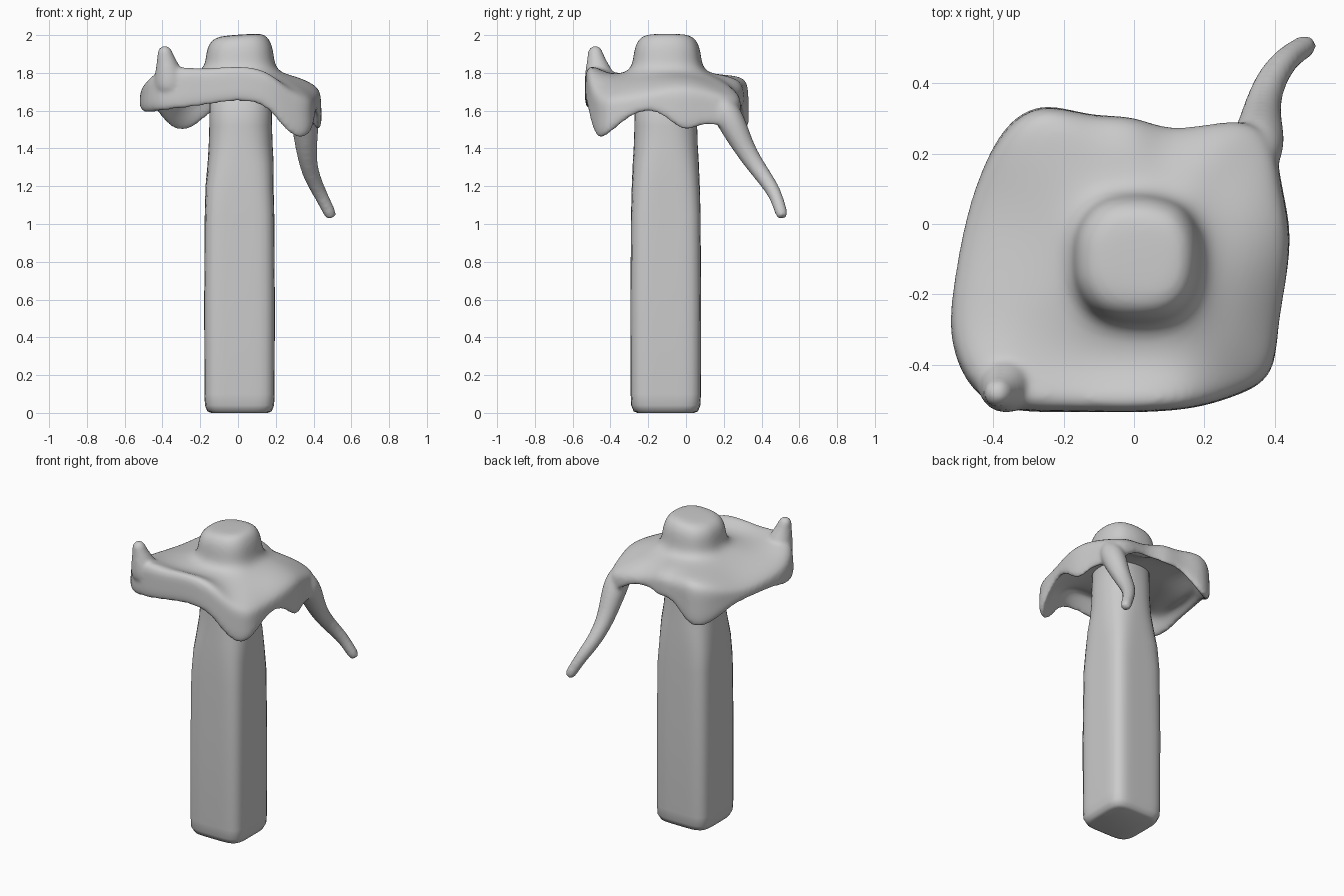
import bpy, bmesh
from math import atan2, cos, sin, pi
from mathutils import Vector

if "Cube" in bpy.data.objects:
    bpy.data.objects.remove(bpy.data.objects["Cube"])


def loft(name, rings):
    """Closed skin through rings of equal point count."""
    bm = bmesh.new()
    loops = [[bm.verts.new(p) for p in r] for r in rings]
    n = len(loops[0])
    for a, b in zip(loops, loops[1:]):
        for i in range(n):
            j = (i + 1) % n
            bm.faces.new((a[i], a[j], b[j], b[i]))
    bm.faces.new(loops[0])
    bm.faces.new(loops[-1])
    bmesh.ops.recalc_face_normals(bm, faces=bm.faces)
    me = bpy.data.meshes.new(name)
    bm.to_mesh(me)
    bm.free()
    for p in me.polygons:
        p.use_smooth = True
    ob = bpy.data.objects.new(name, me)
    bpy.context.collection.objects.link(ob)
    return ob


def squircle(a, r, power):
    k = (abs(cos(a)) ** power + abs(sin(a)) ** power) ** (-1 / power)
    return r * k * cos(a), r * k * sin(a)


def tube(name, pts, sides=8):
    """Tapered tube along (x, y, z, radius) points."""
    rings = []
    for i, p in enumerate(pts):
        d = Vector(pts[min(i + 1, len(pts) - 1)][:3]) - Vector(pts[max(i - 1, 0)][:3])
        q = d.to_track_quat('Z', 'Y')
        rings.append([Vector(p[:3]) + q @ Vector((p[3] * cos(2 * pi * k / sides),
                      p[3] * sin(2 * pi * k / sides), 0)) for k in range(sides)])
    return loft(name, rings)


# Post: rounded square below, nearly round neck above
post_sections = [(0.0, 0.150, 5), (0.008, 0.17, 5), (0.04, 0.183, 5.5), (0.1, 0.186, 5.5),
                 (0.6, 0.187, 5.5), (1.05, 0.184, 5.2), (1.2, 0.180, 4.2), (1.32, 0.175, 3.2),
                 (1.42, 0.169, 2.6), (1.52, 0.166, 2.4), (1.85, 0.16, 2.4)]
rings = []
for z, r, pw in post_sections:
    ring = []
    for k in range(48):
        x, y = squircle(2 * pi * k / 48, r, pw)
        ring.append((x + (0.008 if z < 1.3 else 0.014), y - 0.107, z))
    rings.append(ring)
post = loft("post", rings)

# Draped cloth rim: x, y, shoulder height, hem height
rim = [(.435, -.14, 1.73, 1.61), (.445, -.01, 1.74, 1.46), (.415, .11, 1.73, 1.55),
       (.395, .27, 1.68, 1.48), (.28, .30, 1.71, 1.61), (.10, .255, 1.72, 1.65),
       (0, .31, 1.77, 1.61), (-.12, .30, 1.76, 1.63), (-.26, .35, 1.79, 1.48),
       (-.37, .28, 1.77, 1.50), (-.44, .13, 1.73, 1.61), (-.48, 0, 1.72, 1.62),
       (-.515, -.2, 1.74, 1.63), (-.525, -.35, 1.76, 1.58), (-.43, -.535, 1.86, 1.60),
       (-.2, -.53, 1.83, 1.62), (0, -.535, 1.86, 1.66), (.17, -.525, 1.83, 1.63),
       (.28, -.49, 1.72, 1.45), (.40, -.44, 1.68, 1.45), (.405, -.29, 1.70, 1.59)]
cx, cy = 0.01, -0.1


def cap_ring(r, z, tilt=0.0):
    out = []
    for x, y, _, _ in rim:
        dx, dy = squircle(atan2(y - cy, x - cx), r, 2.6)
        out.append((cx + dx, cy + dy, z + tilt * dx))
    return out


def skirt_ring(t, height):
    base = cap_ring(0.23, 1.8)
    return [(b[0] + (p[0] - b[0]) * t, b[1] + (p[1] - b[1]) * t, height(p[2], p[3]))
            for b, p in zip(base, rim)]


def mid(s):
    """Sheet height halfway out: dips behind the raised front edge."""
    return min((1.82 + s) / 2, 1.79)


cloth = loft("cloth", [
    cap_ring(0.08, 2.003, 0.06), cap_ring(0.145, 1.995, 0.08), cap_ring(0.178, 1.93),
    cap_ring(0.182, 1.85), cap_ring(0.212, 1.80),
    skirt_ring(0.42, lambda s, h: mid(s)),
    skirt_ring(0.85, lambda s, h: s),
    skirt_ring(1.0, lambda s, h: s - 0.04),
    skirt_ring(1.0, lambda s, h: (s + h) / 2),
    skirt_ring(1.03, lambda s, h: h + 0.02),
    skirt_ring(0.93, lambda s, h: h - 0.015),
    skirt_ring(0.80, lambda s, h: h + 0.05),
    skirt_ring(0.70, lambda s, h: s - 0.08),
    skirt_ring(0.3, lambda s, h: mid(s) - 0.08),
    cap_ring(0.16, 1.71), cap_ring(0.08, 1.71)])

# Long hanging strand at the back right corner
strand = tube("strand", [
    (.33, .14, 1.68, .05), (.35, .21, 1.60, .088), (.358, .265, 1.49, .076),
    (.362, .325, 1.37, .058), (.385, .405, 1.26, .050), (.43, .468, 1.17, .042),
    (.465, .492, 1.10, .038), (.49, .508, 1.05, .037), (.497, .512, 1.03, .026)])

# Upturned point at the front left corner
horn = tube("horn", [(-.36, -.45, 1.68, .09), (-.362, -.455, 1.77, .095),
                     (-.375, -.472, 1.84, .066), (-.387, -.48, 1.90, .045),
                     (-.39, -.482, 1.935, .04), (-.39, -.482, 1.948, .024)])

# Fuse the cloth pieces into one soft skin
bpy.ops.object.select_all(action='DESELECT')
for ob in (cloth, strand, horn):
    ob.select_set(True)
bpy.context.view_layer.objects.active = cloth
bpy.ops.object.join()
sub = cloth.modifiers.new("round", 'SUBSURF')
sub.levels = sub.render_levels = 2
rem = cloth.modifiers.new("fuse", 'REMESH')
rem.mode = 'VOXEL'
rem.voxel_size = 0.011
rem.use_smooth_shade = True
sm = cloth.modifiers.new("soften", 'SMOOTH')
sm.factor = 0.5
sm.iterations = 10
